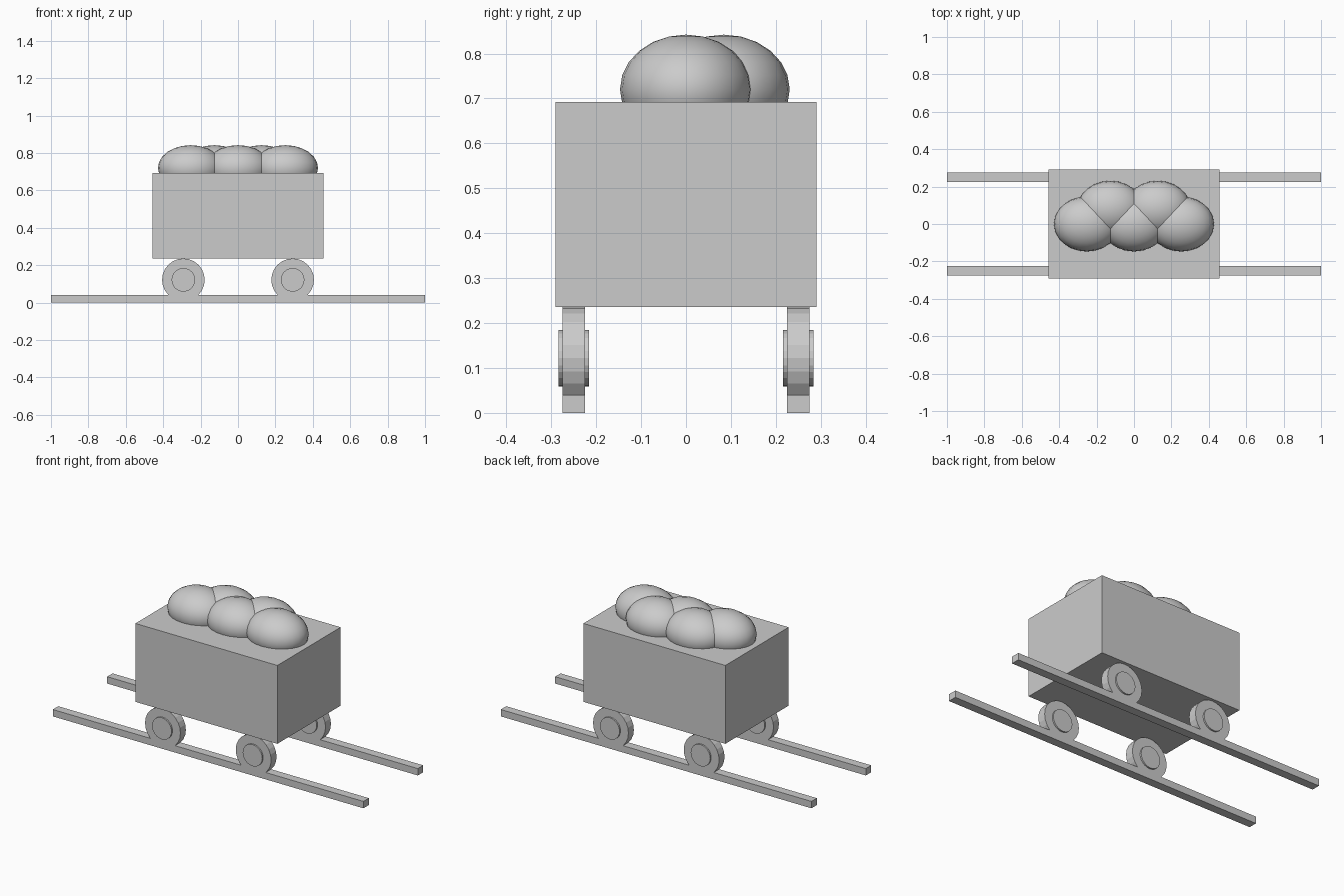
import bpy
import math

cube = bpy.data.objects.get("Cube")
if cube:
    bpy.data.objects.remove(cube, do_unlink=True)

# Single flat material
GREY = (0.6, 0.6, 0.6, 1)
grey = bpy.data.materials.new("plain grey")
grey.use_nodes = True
grey.diffuse_color = GREY
grey.node_tree.nodes["Principled BSDF"].inputs["Base Color"].default_value = GREY


def finish(name):
    obj = bpy.context.object
    obj.name = name
    obj.data.materials.append(grey)
    return obj


def box(name, centre, size):
    bpy.ops.mesh.primitive_cube_add(size=1, location=centre)
    obj = finish(name)
    obj.scale = size
    return obj


def disc(name, centre, radius, width):
    bpy.ops.mesh.primitive_cylinder_add(
        vertices=24, radius=radius, depth=width, location=centre,
        rotation=(math.pi / 2, 0, 0))
    return finish(name)


def lump(name, x, y):
    bpy.ops.mesh.primitive_uv_sphere_add(
        segments=24, ring_count=12, radius=1, location=(x, y, 0.72))
    obj = finish(name)
    obj.scale = (0.175, 0.147, 0.122)
    bpy.ops.object.shade_smooth_by_angle(angle=math.radians(40))


# Cart body
box("cart_body", (0, 0, 0.464), (0.914, 0.582, 0.456))

# Rails with wheels and hubs
for side, y in (("front", -0.25), ("back", 0.25)):
    box(side + "_rail", (0, y, 0.02), (2, 0.05, 0.04))
    for end, x in (("right", -0.292), ("left", 0.292)):
        disc(f"{side}_{end}_wheel", (x, y, 0.122), 0.114, 0.05)
        disc(f"{side}_{end}_hub", (x, y, 0.122), 0.063, 0.068)

# Heaped load: three lumps in front, two behind
for i in range(3):
    lump(f"front_lump_{i + 1}", (i - 1) * 0.253, 0)
for i in range(2):
    lump(f"back_lump_{i + 1}", (i - 0.5) * 0.253, 0.084)
